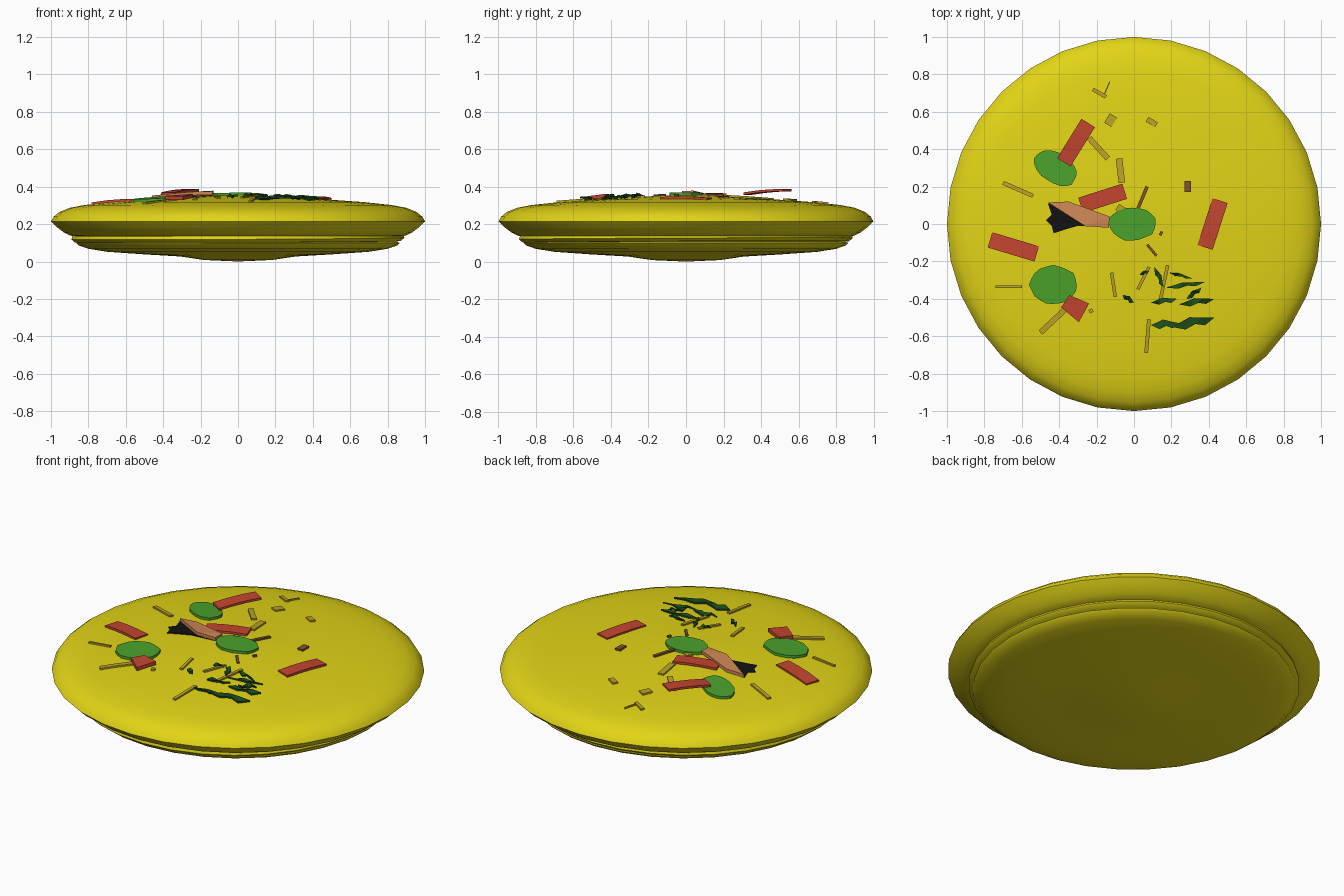
import bpy, bmesh, math, random
from mathutils import Vector

if "Cube" in bpy.data.objects:
    bpy.data.objects.remove(bpy.data.objects["Cube"])
random.seed(4)


def mat(name, r, g, b):
    m = bpy.data.materials.new(name)
    m.diffuse_color = (r, g, b, 1)
    m.use_nodes = True
    m.node_tree.nodes["Principled BSDF"].inputs["Base Color"].default_value = m.diffuse_color
    return m


YELLOW = mat("yellow", 0.76, 0.66, 0.008)
OCHRE = mat("ochre", 0.5, 0.36, 0.02)
RED = mat("red", 0.55, 0.06, 0.03)
GREEN = mat("green", 0.07, 0.36, 0.025)
DARK = mat("dark green", 0.012, 0.07, 0.01)
TAN = mat("tan", 0.62, 0.24, 0.09)
BROWN = mat("brown", 0.2, 0.09, 0.025)
BLACK = mat("black", 0.006, 0.006, 0.006)

TOP = [(0, 0.355), (0.12, 0.352), (0.3, 0.342), (0.5, 0.33), (0.68, 0.317),
       (0.82, 0.302), (0.9, 0.287), (0.955, 0.265), (0.985, 0.24), (1.0, 0.214)]


def height(x, y):
    r = math.hypot(x, y)
    for (r0, z0), (r1, z1) in zip(TOP, TOP[1:]):
        if r <= r1:
            return z0 + (z1 - z0) * (r - r0) / (r1 - r0)
    return 0.2


def finish(name, bm, material, smooth=None):
    bmesh.ops.recalc_face_normals(bm, faces=bm.faces[:])
    me = bpy.data.meshes.new(name)
    bm.to_mesh(me)
    bm.free()
    ob = bpy.data.objects.new(name, me)
    bpy.context.collection.objects.link(ob)
    me.materials.append(material)
    if smooth:
        bpy.ops.object.select_all(action='DESELECT')
        bpy.context.view_layer.objects.active = ob
        ob.select_set(True)
        bpy.ops.object.shade_smooth_by_angle(angle=math.radians(smooth))
    return ob


def lathe(name, profile, material, n=32):
    bm = bmesh.new()
    vs = [bm.verts.new((r, 0, z)) for r, z in profile]
    es = [bm.edges.new(p) for p in zip(vs, vs[1:])]
    bmesh.ops.spin(bm, geom=vs + es, cent=(0, 0, 0), axis=(0, 0, 1),
                   angle=2 * math.pi, steps=n, use_merge=True)
    bmesh.ops.remove_doubles(bm, verts=bm.verts[:], dist=1e-4)
    return finish(name, bm, material, 40)


def strip(name, a, b, width, thick, material, lift=0.0, bend=0.0, tilt=0.0):
    """Cut strip laid on the surface from a to b, in three segments."""
    a, b = Vector((*a, 0)), Vector((*b, 0))
    side = (b - a).normalized().cross(Vector((0, 0, 1))) * width / 2
    bm = bmesh.new()
    rings = []
    for i in range(4):
        t = i / 3
        p = a.lerp(b, t)
        z = height(p.x, p.y) + lift + bend * math.sin(math.pi * t) + tilt * t
        ring = [p + side * s + Vector((0, 0, z + h - 0.004))
                for s, h in ((-1, 0), (1, 0), (1, thick), (-1, thick))]
        rings.append([bm.verts.new(v) for v in ring])
    for r0, r1 in zip(rings, rings[1:]):
        for k in range(4):
            bm.faces.new((r0[k], r0[(k + 1) % 4], r1[(k + 1) % 4], r1[k]))
    bm.faces.new(rings[0])
    bm.faces.new(rings[-1])
    return finish(name, bm, material)


def slab(name, points, thick, material, lift=0.0, rough=0.0, smooth=None):
    """Flat outline draped on the surface and thickened upward."""
    bm = bmesh.new()
    lo, hi = [], []
    for x, y in points:
        z = height(x, y) + lift + random.uniform(0, rough)
        lo.append(bm.verts.new((x, y, z - 0.005)))
        hi.append(bm.verts.new((x, y, z + thick)))
    n = len(points)
    bm.faces.new(lo)
    bm.faces.new(hi)
    for i in range(n):
        j = (i + 1) % n
        bm.faces.new((lo[i], lo[j], hi[j], hi[i]))
    bmesh.ops.triangulate(bm, faces=[f for f in bm.faces if len(f.verts) > 4])
    return finish(name, bm, material, smooth)


# Stacked flatbread layers
lathe("top_layer", TOP + [(0.97, 0.185), (0.93, 0.155), (0.895, 0.138), (0.8, 0.13), (0, 0.13)], YELLOW)
mid = lathe("middle_layer", [(0, 0.15), (0.84, 0.15), (0.885, 0.14), (0.89, 0.122), (0.87, 0.105),
                             (0.8, 0.1), (0, 0.1)], YELLOW)
mid.rotation_euler = (0.004, -0.005, 0)
bottom = lathe("bottom_layer", [(0, 0.12), (0.82, 0.115), (0.865, 0.1), (0.85, 0.085), (0.8, 0.068),
                                (0.7, 0.052), (0.5, 0.038), (0.31, 0.027), (0.18, 0.008), (0, 0.0)], YELLOW)

# Red pepper strips
for i, (a, b, lift, tilt) in enumerate([
        ((-0.375, 0.33), (-0.245, 0.54), 0.03, 0.025), ((-0.285, 0.1), (-0.05, 0.175), 0.005, 0),
        ((-0.77, -0.085), (-0.52, -0.16), 0, 0), ((0.38, -0.125), (0.46, 0.125), 0, 0)]):
    strip(f"red_strip_{i}", a, b, 0.085, 0.013, RED, lift, 0.004, tilt)
slab("red_chunk", [(-0.39, -0.445), (-0.345, -0.38), (-0.24, -0.425), (-0.295, -0.525)],
     0.015, RED, 0.008, 0.02)

# Green slices
for i, (cx, cy, rx, ry, rot) in enumerate([(-0.42, 0.3, 0.125, 0.08, -0.6),
                                           (-0.43, -0.325, 0.127, 0.105, 0), (-0.01, 0.0, 0.127, 0.09, 0)]):
    pts = []
    for k in range(20):
        t = k * math.tau / 20
        s = random.uniform(0.95, 1.04)
        x, y = rx * s * math.cos(t), ry * s * math.sin(t)
        pts.append((cx + x * math.cos(rot) - y * math.sin(rot), cy + x * math.sin(rot) + y * math.cos(rot)))
    slab(f"green_slice_{i}", pts, 0.012, GREEN, 0.003, 0, 30)

# Mushroom piece with a dark gill side
slab("dark_gills", [(-0.46, 0.11), (-0.44, 0.05), (-0.47, 0.02), (-0.44, -0.01), (-0.43, -0.05),
                    (-0.37, -0.03), (-0.3, -0.01), (-0.14, -0.01), (-0.2, 0.04), (-0.35, 0.1)], 0.004, BLACK)
slab("tan_slice", [(-0.46, 0.115), (-0.35, 0.12), (-0.13, 0.04), (-0.135, -0.02), (-0.26, -0.012)],
     0.014, TAN, 0.006, 0.008)

# Dark herb leaves: start, end, width
leaves = [((0.09, -0.54), (0.24, -0.53), 0.05), ((0.2, -0.55), (0.43, -0.5), 0.06),
          ((0.24, -0.43), (0.43, -0.4), 0.04), ((0.28, -0.4), (0.36, -0.34), 0.03),
          ((0.09, -0.42), (0.23, -0.4), 0.035), ((-0.06, -0.38), (0, -0.42), 0.03),
          ((0.17, -0.34), (0.38, -0.31), 0.03), ((0.11, -0.23), (0.16, -0.34), 0.03),
          ((0.19, -0.26), (0.31, -0.29), 0.02), ((0.03, -0.27), (0.08, -0.25), 0.02)]
for i, (a, b, w) in enumerate(leaves):
    a, b = Vector(a), Vector(b)
    n = Vector((a.y - b.y, b.x - a.x)).normalized() * w / 2
    pts = [a, a.lerp(b, 0.3) - n, a.lerp(b, 0.55) - n * 0.4, a.lerp(b, 0.75) - n, b,
           a.lerp(b, 0.7) + n * 0.5, a.lerp(b, 0.45) + n, a.lerp(b, 0.2) + n * 0.4]
    slab(f"leaf_{i}", pts, 0.004, DARK, 0.004, 0.018)

# Cheese shreds: start, end, width
shreds = [((-0.7, 0.22), (-0.54, 0.15), 0.022), ((-0.74, -0.335), (-0.6, -0.335), 0.012),
          ((-0.5, -0.58), (-0.34, -0.43), 0.03), ((-0.24, 0.46), (-0.14, 0.35), 0.03),
          ((-0.08, 0.35), (-0.065, 0.22), 0.035), ((-0.12, -0.26), (-0.1, -0.39), 0.018),
          ((0.065, -0.69), (0.08, -0.51), 0.02), ((0.18, -0.22), (0.14, -0.41), 0.018),
          ((-0.22, 0.72), (-0.15, 0.68), 0.02), ((-0.14, 0.53), (-0.11, 0.58), 0.045),
          ((0.07, 0.56), (0.12, 0.53), 0.03), ((-0.46, -0.39), (-0.3, -0.42), 0.015),
          ((0.02, -0.35), (0.08, -0.23), 0.016), ((-0.09, 0.09), (-0.04, 0.06), 0.04),
          ((-0.16, 0.69), (-0.13, 0.76), 0.006), ((-0.24, -0.47), (-0.22, -0.46), 0.02)]
for i, (a, b, w) in enumerate(shreds):
    strip(f"shred_{i}", a, b, w, 0.012, OCHRE, 0.001)

# Brown crumbs
for i, (a, b, w) in enumerate([((0.02, 0.08), (0.07, 0.2), 0.018), ((0.27, 0.2), (0.305, 0.2), 0.06),
                               ((0.07, -0.11), (0.12, -0.17), 0.014), ((0.14, -0.06), (0.15, -0.04), 0.014)]):
    strip(f"crumb_{i}", a, b, w, 0.012, BROWN, 0.002)
